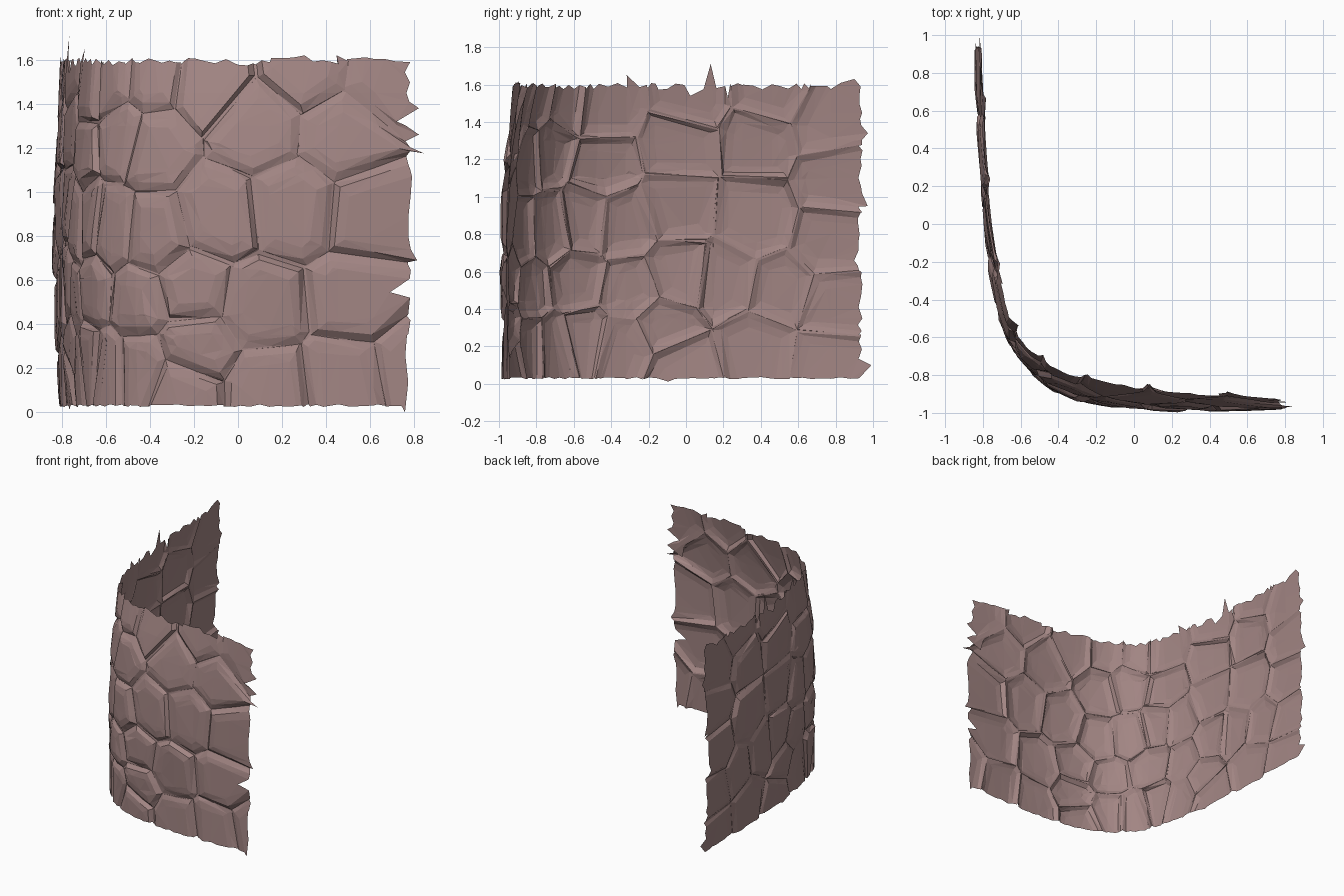
import bpy, bmesh, math, random
from mathutils import Vector

random.seed(4)
cube = bpy.data.objects.get("Cube")
if cube:
    bpy.data.objects.remove(cube)

BOTTOM, TOP, MARGIN = 0.03, 1.59, 0.18

# Plan curve of the wall, from the free front end round the bend to the back end
PLAN = [Vector(p) for p in [(1.0, -.98), (.77, -.985), (.4, -.99), (.1, -.99), (-.1, -.975),
        (-.3, -.94), (-.48, -.86), (-.64, -.695), (-.72, -.5), (-.77, -.25),
        (-.8, 0), (-.828, .4), (-.845, .93), (-.85, 1.2)]]


def on_plan(u):
    for a, b in zip(PLAN, PLAN[1:]):
        length = (b - a).length
        if u <= length or b is PLAN[-1]:
            return a.lerp(b, u / length)
        u -= length


def smooth_plan(u):
    return (on_plan(u - .06) + on_plan(u) + on_plan(u + .06)) / 3


LENGTH = sum((b - a).length for a, b in zip(PLAN, PLAN[1:]))
SAMPLES = [(i * LENGTH / 800, on_plan(i * LENGTH / 800)) for i in range(801)]


def along(axis, value):
    return min(SAMPLES, key=lambda s: abs(s[1][axis] - value))[0]


START, END = along(0, .77), along(1, .93)

# Stone centres: first group by x and height, second group by y and height
FRONT_STONES = [(-.09, .89), (.25, .93), (.6, .9), (.08, 1.3), (.48, 1.26), (.3, 1.56),
                (-.14, 1.5), (-.42, 1.2), (-.4, .8), (-.22, .56), (.1, .48), (.54, .52),
                (-.2, .3), (-.27, .1), (.14, .1), (.48, .14), (.8, .2), (-.48, .2), (-.48, .5),
                (-.59, .82), (-.58, 1.25), (-.62, .2), (.68, 1.5), (-.45, 1.53)]
SIDE_STONES = [(-.05, .95), (.38, .88), (-.35, .85), (-.04, 1.28), (.03, 1.54), (-.46, 1.17),
               (-.45, 1.48), (.38, 1.3), (.75, 1.4), (.8, 1.1), (.77, .76), (.45, 1.56),
               (.2, .55), (-.05, .58), (-.3, .5), (-.12, .3), (-.34, .2), (-.05, .08),
               (.38, .2), (.5, .5), (.8, .42), (.77, .13), (-.55, .25), (-.6, .55),
               (-.55, .87), (-.68, 1.5)]
seeds = [Vector((along(0, x), z)) for x, z in FRONT_STONES]
seeds += [Vector((along(1, y), z)) for y, z in SIDE_STONES]


def clip(poly, middle, normal):
    """Keep the part of a polygon behind a line."""
    out = []
    for p, q in zip(poly, poly[1:] + poly[:1]):
        dp, dq = (p - middle).dot(normal), (q - middle).dot(normal)
        if dp <= 0:
            out.append(p)
        if dp * dq < 0:
            out.append(p.lerp(q, dp / (dp - dq)))
    return out


# Flat layout of stones: one polygon per stone, in (length, height, relief) space
bm = bmesh.new()
lo_u, hi_u, lo_z, hi_z = START - MARGIN, END + MARGIN, BOTTOM - MARGIN, TOP + MARGIN
for s in seeds:
    cell = [Vector(c) for c in [(lo_u, lo_z), (hi_u, lo_z), (hi_u, hi_z), (lo_u, hi_z)]]
    for other in seeds:
        if other is not s:
            cell = clip(cell, (s + other) / 2, other - s)
    bm.faces.new([bm.verts.new((p.x, p.y, 0)) for p in cell])
bmesh.ops.remove_doubles(bm, verts=bm.verts[:], dist=.045)
bm.normal_update()
stones = bm.faces[:]

# Groove floor, sloping side and slightly domed, tilted face of each stone
bmesh.ops.inset_individual(bm, faces=stones, thickness=.004)
bmesh.ops.inset_individual(bm, faces=stones, thickness=.038, depth=.022)
for f in stones:
    c = f.calc_center_median()
    lift = random.uniform(-.01, .004)
    tilt = Vector((random.uniform(-.04, .04), random.uniform(-.04, .04), 0))
    for v in f.verts:
        v.co.z += lift + tilt.dot(v.co - c)
bmesh.ops.inset_individual(bm, faces=stones, thickness=.05, depth=.006)
for v in bm.verts:
    v.co += Vector((random.uniform(-.01, .01), random.uniform(-.01, .01),
                    random.uniform(-.004, .004)))


def cut(point, normal, clear=False):
    bmesh.ops.bisect_plane(bm, geom=bm.verts[:] + bm.edges[:] + bm.faces[:],
                           plane_co=point, plane_no=normal, clear_outer=clear)


# Trim to the wall outline, then add cuts so that the sheet can bend
cut((START, 0, 0), (-1, 0, 0), True)
cut((END, 0, 0), (1, 0, 0), True)
cut((0, BOTTOM, 0), (0, -1, 0), True)
cut((0, TOP, 0), (0, 1, 0), True)
for i in range(1, 20):
    cut((START + i * (END - START) / 20, 0, 0), (1, 0, 0))
for z in (.35, .8, 1.1, 1.3, 1.45):
    cut((0, z, 0), (0, 1, 0))

# Ragged rim
rim = [e for e in bm.edges if e.is_boundary and e.calc_length() > .07]
bmesh.ops.subdivide_edges(bm, edges=rim, cuts=2)
rim_verts = [v for v in bm.verts if v.is_boundary]
for v in rim_verts:
    if v.co.x < START + .001 or v.co.x > END - .001:
        v.co.x += random.uniform(-.014, .014)
    elif v.co.y > TOP - .001:
        v.co.y += random.uniform(-.016, .022)
    else:
        v.co.y += random.uniform(-.006, .006)

# Larger teeth and notches on the rim
TEETH = [(0, .82, 1.38), (0, .72, 1.32), (0, .82, 1.26), (0, .69, 1.2), (0, .845, 1.175),
         (0, .72, 1.13), (0, .79, 1.07), (0, .815, .69), (0, .69, .545), (0, .78, .52),
         (0, .76, 0), (0, .3, 1.62), (0, .45, 1.62), (1, .13, 1.71), (1, .22, 1.53),
         (1, -.33, 1.65), (1, .02, 1.54), (1, .9, 1.63), (1, .97, 1.34), (1, .97, .95),
         (1, .9, .66), (1, .99, .1), (1, -.1, .012)]
for axis, value, z in TEETH:
    target = Vector((along(axis, value), z))
    v = min(rim_verts, key=lambda r: (r.co.xy - target).length)
    v.co.xy = target
    rim_verts.remove(v)
bmesh.ops.triangulate(bm, faces=bm.faces[:])

# Bend the sheet round the plan curve, leaning inwards towards the top
for v in bm.verts:
    u, z, relief = v.co
    tangent = (smooth_plan(u + .08) - smooth_plan(u - .08)).normalized()
    outward = Vector((-tangent.y, tangent.x))
    t = (u - START) / (END - START)
    lean = .045 * (1 - .4 * t) + .085 * math.exp(-((t - .3) / .2) ** 2)
    inset = lean * max(0, (z - .75) / .85) ** 2
    inset += .03 * t * max(0, (.7 - z) / .7) ** 2
    p = smooth_plan(u) + outward * ((relief - .025) * (1 - .3 * t) - .005 - inset)
    v.co = (p.x, p.y, z)
bmesh.ops.reverse_faces(bm, faces=bm.faces[:])

mesh = bpy.data.meshes.new("curved_stone_wall")
bm.to_mesh(mesh)
bm.free()
wall = bpy.data.objects.new("curved_stone_wall", mesh)
bpy.context.collection.objects.link(wall)

# Dusty rose stone
stone = bpy.data.materials.new("dusty_rose_stone")
stone.use_nodes = True
colour = (.36, .235, .228, 1)
stone.diffuse_color = colour
stone.node_tree.nodes["Principled BSDF"].inputs["Base Color"].default_value = colour
mesh.materials.append(stone)
